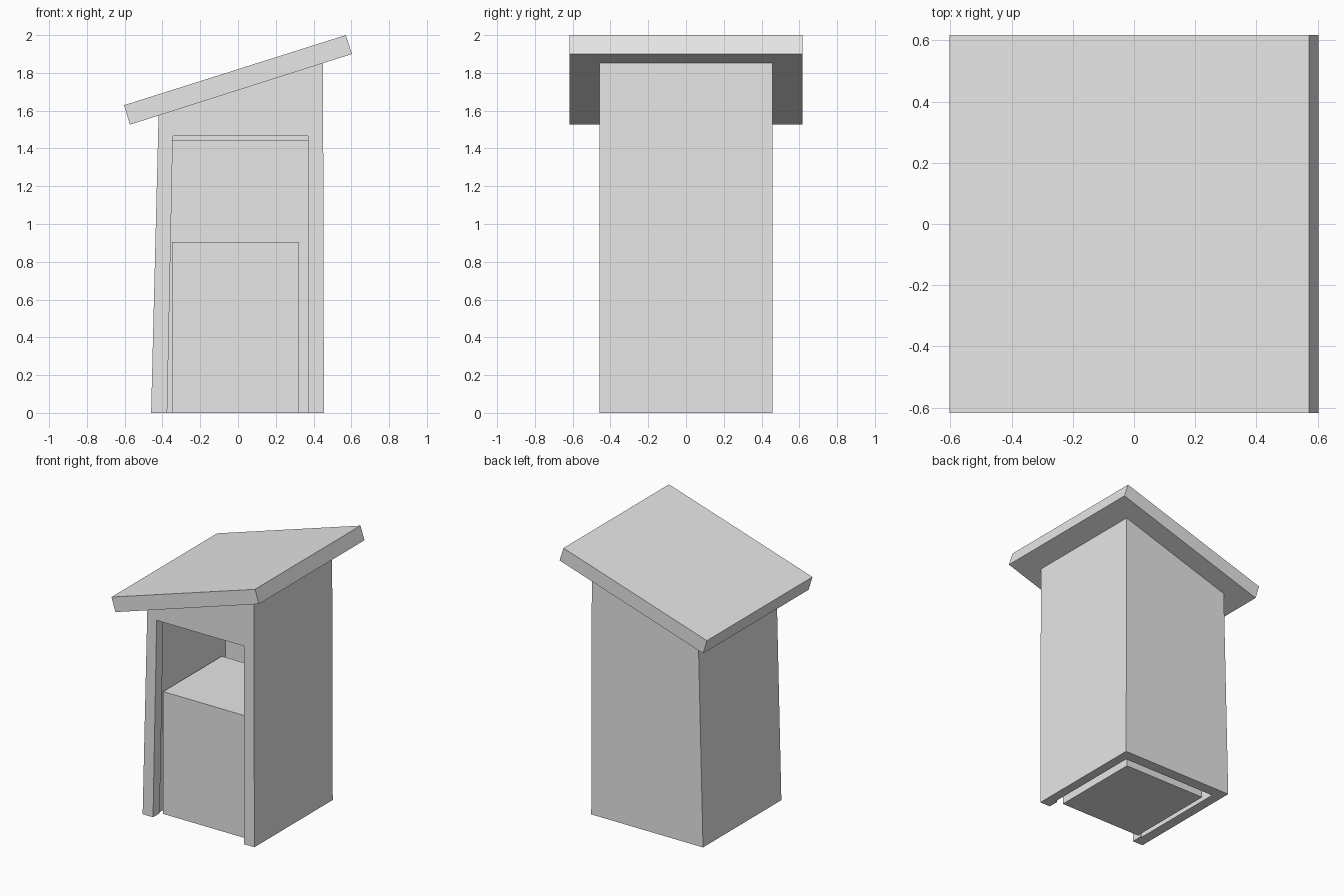
import bpy
import bmesh

cube = bpy.data.objects.get("Cube")
if cube:
    bpy.data.objects.remove(cube, do_unlink=True)

grey = bpy.data.materials.new("light grey")
grey.use_nodes = True
grey.diffuse_color = (0.8, 0.8, 0.8, 1)
grey.node_tree.nodes["Principled BSDF"].inputs["Base Color"].default_value = (0.8, 0.8, 0.8, 1)


def prism(name, outline, y0, y1):
    """Extrude an (x, z) outline along y from y0 to y1."""
    bm = bmesh.new()
    face = bm.faces.new([bm.verts.new((x, y0, z)) for x, z in outline])
    grown = bmesh.ops.extrude_face_region(bm, geom=[face])["geom"]
    moved = [v for v in grown if isinstance(v, bmesh.types.BMVert)]
    bmesh.ops.translate(bm, verts=moved, vec=(0, y1 - y0, 0))
    bmesh.ops.recalc_face_normals(bm, faces=bm.faces)
    mesh = bpy.data.meshes.new(name)
    bm.to_mesh(mesh)
    bm.free()
    mesh.materials.append(grey)
    obj = bpy.data.objects.new(name, mesh)
    bpy.context.collection.objects.link(obj)
    return obj


def cut(target, cutter):
    """Subtract the cutter from the target and discard it."""
    mod = target.modifiers.new("cut", "BOOLEAN")
    mod.operation = "DIFFERENCE"
    mod.solver = "EXACT"
    mod.object = cutter
    cutter.hide_render = True
    bpy.context.view_layer.objects.active = target
    bpy.ops.object.modifier_apply(modifier=mod.name)
    bpy.data.objects.remove(cutter, do_unlink=True)


# Cabin shell, with one leaning side and a sloped top tucked into the roof
cabin = prism("cabin", [(-0.46, 0), (0.455, 0), (0.45, 1.87), (-0.42, 1.594)], -0.458, 0.458)

# Hollow room, open underneath
cut(cabin, prism("room_cutter", [(-0.386, -0.05), (0.385, -0.05), (0.38, 1.44), (-0.355, 1.44)],
                 -0.38, 0.375))

# Open doorway through the front wall
cut(cabin, prism("doorway_cutter", [(-0.376, -0.05), (0.37, -0.05), (0.37, 1.465), (-0.345, 1.465)],
                 -0.6, -0.379))

# Bench block inside
prism("bench", [(-0.35, 0), (0.323, 0), (0.323, 0.905), (-0.35, 0.905)], -0.375, 0.31)

# Slanted roof slab with overhang all round
prism("roof", [(-0.603, 1.629), (-0.572, 1.526), (0.603, 1.9), (0.571, 2.0)], -0.617, 0.617)
